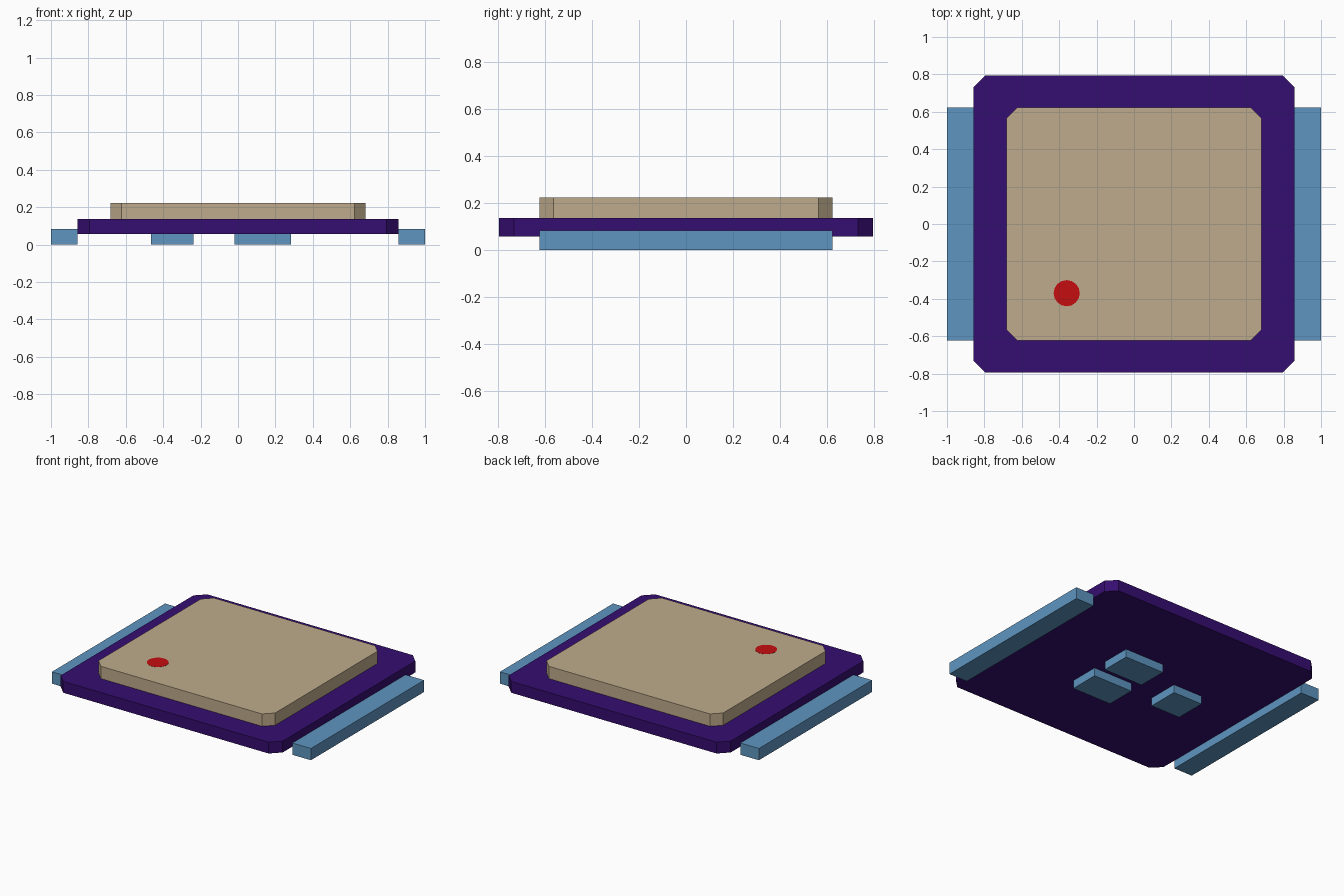
import bpy
import bmesh

cube = bpy.data.objects.get("Cube")
if cube:
    bpy.data.objects.remove(cube, do_unlink=True)


def material(name, rgb):
    m = bpy.data.materials.new(name)
    m.use_nodes = True
    m.diffuse_color = (*rgb, 1)
    m.node_tree.nodes["Principled BSDF"].inputs["Base Color"].default_value = (*rgb, 1)
    return m


purple = material("deep purple", (0.036, 0.004, 0.162))
tan = material("tan", (0.52, 0.41, 0.263))
blue = material("steel blue", (0.112, 0.301, 0.527))
red = material("red", (0.56, 0.004, 0.005))


def finish(bm, name, mat):
    mesh = bpy.data.meshes.new(name)
    bm.to_mesh(mesh)
    bm.free()
    mesh.materials.append(mat)
    obj = bpy.data.objects.new(name, mesh)
    bpy.context.collection.objects.link(obj)
    return obj


def block(name, low, high, mat, chamfer=0):
    """Box between two corners, with optional cut vertical corners."""
    bm = bmesh.new()
    bmesh.ops.create_cube(bm, size=1)
    for v in bm.verts:
        v.co = [h if c > 0 else l for c, l, h in zip(v.co, low, high)]
    if chamfer:
        upright = [e for e in bm.edges
                   if abs(e.verts[0].co.z - e.verts[1].co.z) > 0.01]
        # the bevel offset is measured along the adjoining sides
        bmesh.ops.bevel(bm, geom=upright, offset=chamfer, segments=1,
                        affect='EDGES', offset_type='OFFSET')
    return finish(bm, name, mat)


# Base board and the lid on top of it
block("base_board", (-0.857, -0.795, 0.057), (0.857, 0.795, 0.136), purple, 0.064)
block("top_lid", (-0.682, -0.624, 0.136), (0.682, 0.624, 0.222), tan, 0.06)

# Side rails
for side, x0, x1 in (("right", -1, -0.857), ("left", 0.857, 1)):
    block(side + "_rail", (x0, -0.624, 0), (x1, 0.624, 0.082), blue)

# Small components under the board
block("under_block_back", (-0.02, 0.05, 0), (0.283, 0.26, 0.057), blue)
block("under_block_front", (-0.02, -0.26, 0), (0.283, -0.05, 0.057), blue)
block("under_block_side", (-0.465, -0.11, 0), (-0.238, 0.11, 0.057), blue)

# Flat orientation dot on the lid
bm = bmesh.new()
bmesh.ops.create_cone(bm, cap_ends=True, segments=16, radius1=0.07,
                      radius2=0.07, depth=0.004)
dot = finish(bm, "corner_dot", red)
dot.location = (-0.36, -0.37, 0.221)
